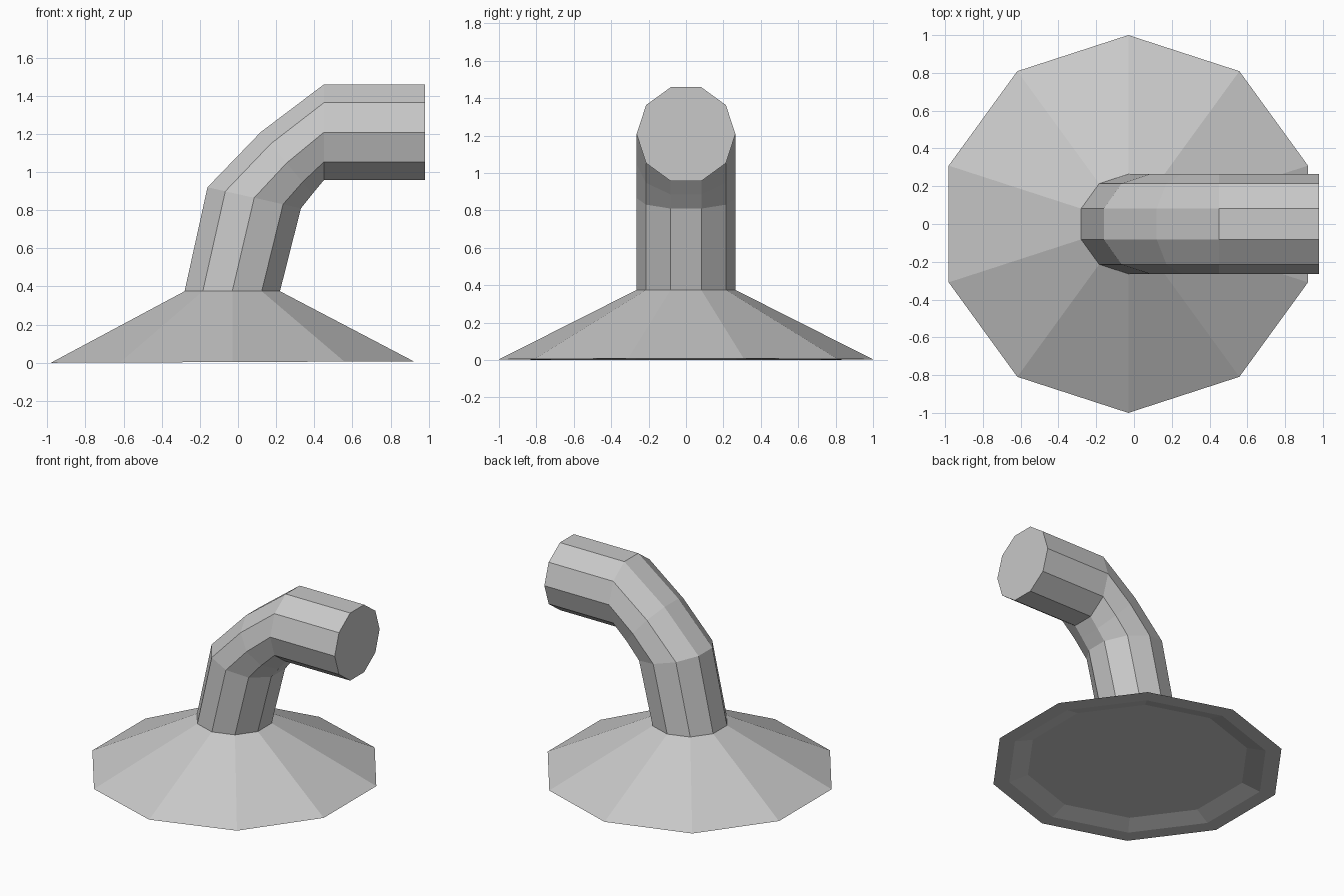
import bpy, bmesh, math
from mathutils import Vector

if "Cube" in bpy.data.objects:
    bpy.data.objects.remove(bpy.data.objects["Cube"])

SIDES = 10
APOTHEM = math.cos(math.pi / SIDES)

grey = bpy.data.materials.new("plain_grey")
grey.use_nodes = True
grey.diffuse_color = (0.58, 0.58, 0.58, 1)
grey.node_tree.nodes["Principled BSDF"].inputs["Base Color"].default_value = (0.58, 0.58, 0.58, 1)


def ring(inner, outer, radius):
    """Ten-sided section between two (x, z) flats, with its corners at +-radius in y."""
    a, b = Vector((inner[0], 0, inner[1])), Vector((outer[0], 0, outer[1]))
    centre, half = (a + b) / 2, (a - b) / 2 / APOTHEM
    angles = [math.pi * (2 * i + 1) / SIDES for i in range(SIDES)]
    return [centre + half * math.cos(t) + Vector((0, radius * math.sin(t), 0)) for t in angles]


def loft(name, rings, cap_start=False, cap_end=False):
    bm = bmesh.new()
    loops = [[bm.verts.new(p) for p in r] for r in rings]
    for a, b in zip(loops, loops[1:]):
        for i in range(SIDES):
            j = (i + 1) % SIDES
            bm.faces.new((a[i], a[j], b[j], b[i]))
    if cap_start:
        bm.faces.new(loops[0][::-1])
    if cap_end:
        bm.faces.new(loops[-1])
    mesh = bpy.data.meshes.new(name)
    bm.to_mesh(mesh)
    bm.free()
    mesh.materials.append(grey)
    obj = bpy.data.objects.new(name, mesh)
    bpy.context.collection.objects.link(obj)
    return obj


def base_ring(radius, lift):
    """Section of the base, whose underside tips up very slightly toward +x."""
    x, w = -0.03, radius * APOTHEM
    z = lambda px: lift + 0.004 * (px + 0.98)
    return ring((x + w, z(x + w)), (x - w, z(x - w)), radius)


PIPE_R = 0.264
neck = ring((0.22, 0.375), (-0.28, 0.375), PIPE_R)

# Conical base with a shallow recess underneath
loft("conical_base",
     [base_ring(0.76, 0.04), base_ring(0.89, 0), base_ring(1.0, 0), neck],
     cap_start=True)

# Leaning pipe that bends over to a level, closed end
loft("bent_pipe", [
    neck,
    ring((0.33, 0.81), (-0.16, 0.92), PIPE_R),
    ring((0.39, 0.885), (0.12, 1.21), PIPE_R),
    ring((0.45, 0.957), (0.45, 1.459), PIPE_R),
    ring((0.98, 0.957), (0.98, 1.459), PIPE_R),
], cap_end=True)
